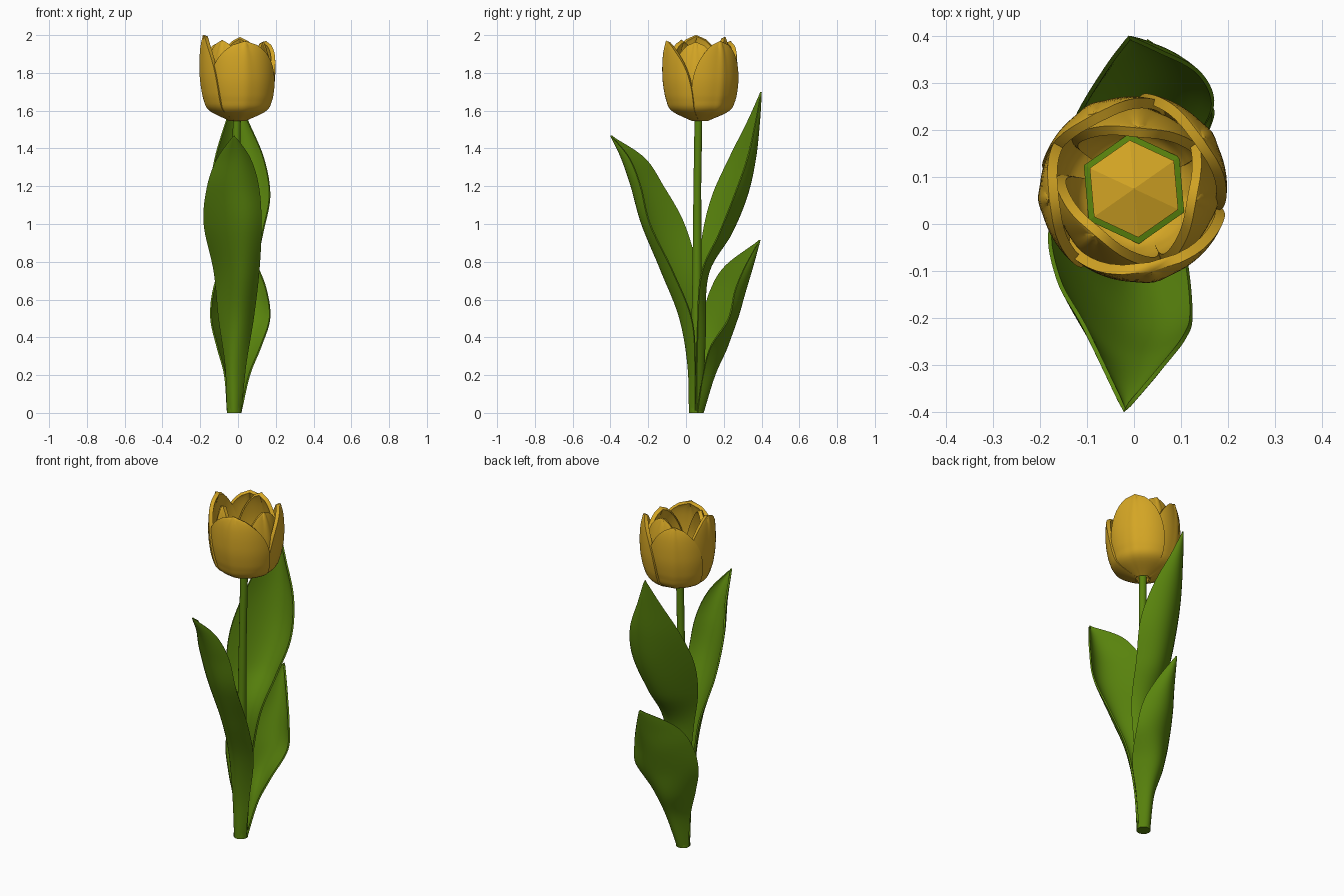
import bpy, bmesh, math
from mathutils import Vector

if "Cube" in bpy.data.objects:
    bpy.data.objects.remove(bpy.data.objects["Cube"])


def material(name, rgb):
    m = bpy.data.materials.new(name)
    m.diffuse_color = (*rgb, 1)
    m.use_nodes = True
    m.node_tree.nodes["Principled BSDF"].inputs["Base Color"].default_value = m.diffuse_color
    return m


GOLD = material("petal gold", (0.66, 0.38, 0.018))
GREEN = material("leaf green", (0.10, 0.23, 0.004))


def sheet(name, f, nu, nv, thick, mat):
    """Thick smooth sheet from f(u, v), u in -1..1 and v in 0..1."""
    bm = bmesh.new()
    g = [[bm.verts.new(f(2 * i / nu - 1, j / nv)) for i in range(nu + 1)]
         for j in range(nv + 1)]
    for j in range(nv):
        for i in range(nu):
            bm.faces.new((g[j][i], g[j][i + 1], g[j + 1][i + 1], g[j + 1][i]))
    bmesh.ops.remove_doubles(bm, verts=bm.verts, dist=0.0005)
    me = bpy.data.meshes.new(name)
    bm.to_mesh(me)
    bm.free()
    ob = bpy.data.objects.new(name, me)
    bpy.context.collection.objects.link(ob)
    me.materials.append(mat)
    s = ob.modifiers.new("thickness", 'SOLIDIFY')
    s.thickness, s.offset = thick, 0
    bpy.ops.object.select_all(action='DESELECT')
    ob.select_set(True)
    bpy.context.view_layer.objects.active = ob
    bpy.ops.object.modifier_apply(modifier=s.name)
    bpy.ops.object.shade_smooth_by_angle(angle=math.radians(50))
    return ob


def spline(pts, t):
    """Catmull-Rom value through equally spaced points, t in 0..1."""
    n = len(pts) - 1
    i = min(int(t * n), n - 1)
    t = t * n - i
    b, c = pts[i], pts[i + 1]
    a = pts[i - 1] if i else b * 2 - c
    d = pts[i + 2] if i + 2 <= n else c * 2 - b
    return 0.5 * (b * 2 + (c - a) * t + (a * 2 - b * 5 + c * 4 - d) * t * t
                  + (b * 3 - a - c * 3 + d) * t ** 3)


# Leaves: each row is z, then x, y of left edge, middle and right edge
def leaf(name, rows):
    cols = [[Vector((r[k], r[k + 1], r[0])) for r in rows] for k in (1, 3, 5)]

    def f(u, v):
        l, m, r = (spline(c, v) for c in cols)
        return l * (u * (u - 1) / 2) + m * (1 - u * u) + r * (u * (u + 1) / 2)
    sheet(name, f, 16, 48, 0.009, GREEN)


leaf("front_leaf", [
    (0.004, -.055, .05, -.02, .02, .015, .05),
    (.25, -.065, .05, -.02, .012, .04, .05),
    (.5, -.10, .07, -.01, -.03, .08, .03),
    (.75, -.125, .06, -.01, -.12, .11, -.07),
    (1.0, -.178, -.01, -.025, -.215, .122, -.19),
    (1.2, -.16, -.12, -.025, -.28, .108, -.24),
    (1.35, -.105, -.22, -.02, -.335, .062, -.30),
    (1.468, -.02, -.397, -.02, -.397, -.02, -.397)])
leaf("tall_back_leaf", [
    (0.004, -.055, .055, -.02, .085, .015, .055),
    (.4, -.06, .06, -.01, .10, .04, .06),
    (.73, -.10, .07, 0, .115, .085, .08),
    (.95, -.14, .09, 0, .235, .13, .175),
    (1.15, -.15, .14, .01, .315, .168, .255),
    (1.35, -.12, .23, .005, .36, .135, .325),
    (1.55, -.06, .33, 0, .385, .05, .37),
    (1.7, -.01, .397, -.01, .397, -.01, .397)])
leaf("short_back_leaf", [
    (0.004, -.055, .06, -.02, .09, .015, .06),
    (.2, -.07, .06, 0, .15, .06, .09),
    (.35, -.11, .07, 0, .215, .12, .13),
    (.5, -.143, .09, .01, .26, .168, .225),
    (.65, -.13, .13, .01, .305, .15, .26),
    (.78, -.08, .21, .02, .345, .10, .315),
    (.915, .03, .39, .03, .39, .03, .39)])

# Stem: tapering tube
cu = bpy.data.curves.new("stem", 'CURVE')
cu.dimensions, cu.bevel_depth, cu.bevel_resolution = '3D', 1.0, 5
cu.use_fill_caps = True
sp = cu.splines.new('POLY')
path = [(-.02, .055, 0, .039), (-.02, .056, .2, .034), (-.016, .058, .7, .025),
        (-.01, .06, 1.2, .021), (-.006, .066, 1.58, .021)]
sp.points.add(len(path) - 1)
for p, (x, y, z, r) in zip(sp.points, path):
    p.co, p.radius = (x, y, z, 1), r
cu.materials.append(GREEN)
stem = bpy.data.objects.new("stem", cu)
bpy.context.collection.objects.link(stem)

# Petals: bowl-shaped sheets around the flower axis
CX, CY, Z0 = 0.0, 0.075, 1.555
OUTER = [.035, .14, .167, .179, .186, .188, .187, .182, .170]
INNER = [.03, .115, .143, .156, .160, .157, .149, .137, .120]


def petal(name, deg, half, top, prof, scale=1.0, swirl=0.01):
    def f(u, v):
        h = v ** 1.5
        w = math.radians(half) * max(0, 1 - h ** 3) ** 0.6
        ridge = 0.005 * math.exp(-(u * 7) ** 2)
        r = spline(prof, h) * scale + swirl * u * min(1, h * 4) * (1 - h) + ridge
        a = math.radians(deg) + u * w
        return (CX + r * math.cos(a), CY + r * math.sin(a), Z0 + (top - Z0) * h)
    sheet(name, f, 28, 30, 0.022, GOLD)


petal("outer_petal_right", 36, 52, 1.965, OUTER, 1.01)
petal("outer_petal_back", 118, 52, 1.965, OUTER)
petal("outer_petal_left", 187, 52, 1.997, OUTER, 1.01)
petal("outer_petal_front", 282, 67, 1.965, OUTER)
petal("inner_petal_right", -10, 60, 1.96, INNER, 1.04, 0.006)
petal("inner_petal_back", 85, 60, 1.985, INNER, 1.0, 0.006)
petal("inner_petal_front", 230, 62, 1.97, INNER, 1.0, 0.006)


# Flower heart: six-sided gold cone on a green base
def heart(name, r, z, depth, mat):
    bpy.ops.mesh.primitive_cone_add(vertices=6, radius1=r, radius2=0, depth=depth,
                                    location=(CX, CY, z + depth / 2),
                                    rotation=(0, 0, math.radians(5)))
    ob = bpy.context.object
    ob.name = name
    ob.data.materials.append(mat)


heart("heart_base", 0.118, 1.63, 0.02, GREEN)
heart("heart_top", 0.104, 1.64, 0.03, GOLD)
